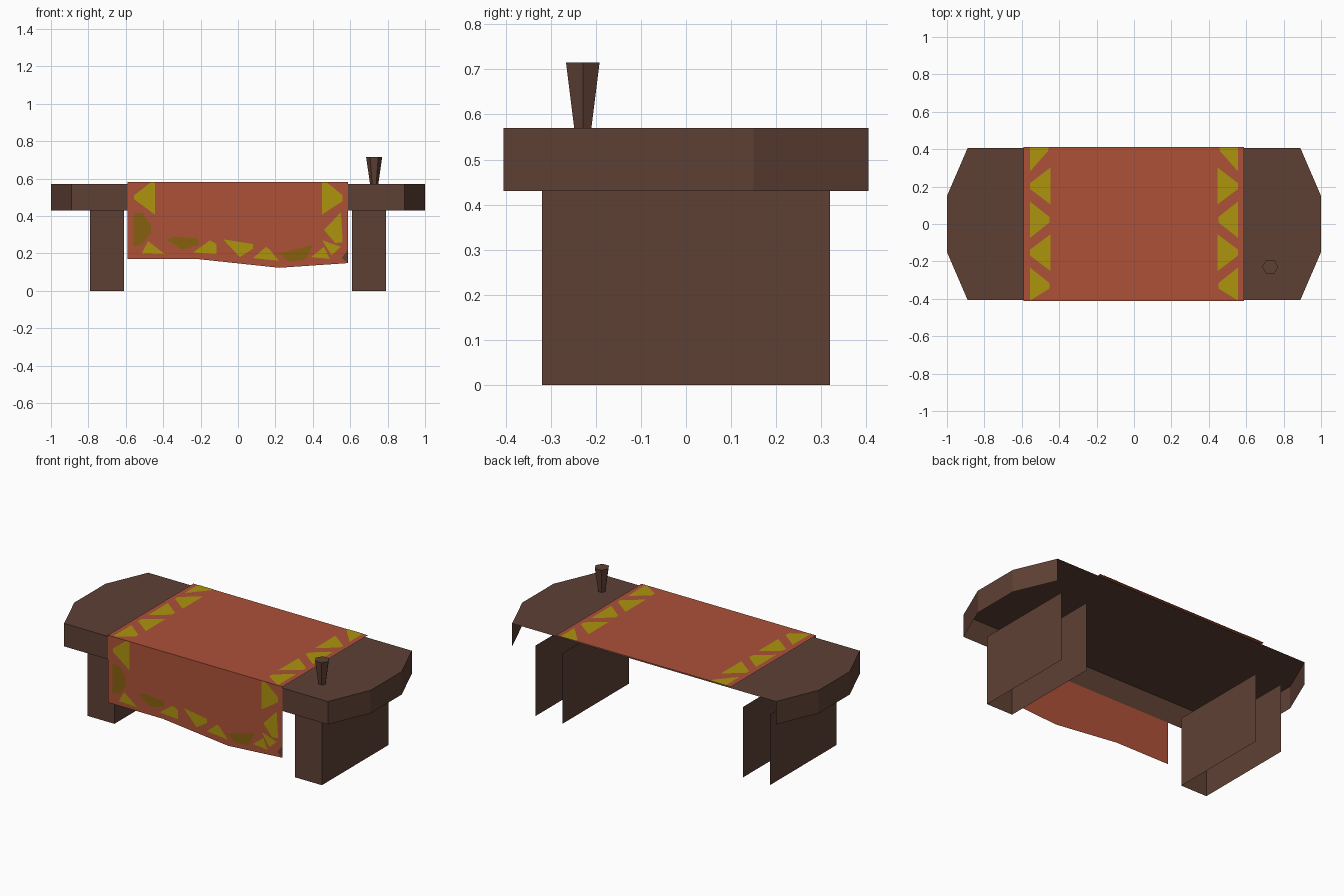
import bpy, math
from mathutils import Vector

if "Cube" in bpy.data.objects:
    bpy.data.objects.remove(bpy.data.objects["Cube"])


def mat(name, hexcol):
    m = bpy.data.materials.new(name)
    lin = []
    for i in (0, 2, 4):
        c = int(hexcol[i:i + 2], 16) / 255
        lin.append(c / 12.92 if c <= 0.04045 else ((c + 0.055) / 1.055) ** 2.4)
    m.diffuse_color = (*lin, 1)
    m.use_nodes = True
    m.node_tree.nodes["Principled BSDF"].inputs["Base Color"].default_value = m.diffuse_color
    return m


WOOD = mat("dark wood", "5e4034")
CLOTH = mat("red cloth", "ad5139")
GOLD = mat("gold pattern", "ae940d")
OCHRE = mat("dark ochre pattern", "876010")


def make(name, verts, faces, mats, idx=None):
    me = bpy.data.meshes.new(name)
    me.from_pydata(verts, [], faces)
    for m in mats:
        me.materials.append(m)
    if idx:
        for p, i in zip(me.polygons, idx):
            p.material_index = i
    ob = bpy.data.objects.new(name, me)
    bpy.context.collection.objects.link(ob)
    return ob


# Table top: clipped-corner slab, open underneath and along the back
outline = [(-.89, -.405), (.89, -.405), (1, -.15), (1, .15),
           (.89, .405), (-.89, .405), (-1, .15), (-1, -.15)]
n = len(outline)
verts = [(x, y, .57) for x, y in outline] + [(x, y, .43) for x, y in outline]
faces = [tuple(range(n))]
for i in range(n):
    if i != 4:                      # no back side
        j = (i + 1) % n
        faces.append((i + n, j + n, j, i))
make("table_top", verts, faces, [WOOD])

# Legs: front and two side panels, open at back, top and bottom
for side, cx in (("left", -.70), ("right", .70)):
    path = [(cx - .09, .32), (cx - .09, -.32), (cx + .09, -.32), (cx + .09, .32)]
    v = [(x, y, 0) for x, y in path] + [(x, y, .43) for x, y in path]
    make(side + "_leg", v, [(i, i + 1, i + 5, i + 4) for i in range(3)], [WOOD])

# Tapered six-sided cup
ring = [(math.cos(k * math.pi / 3), math.sin(k * math.pi / 3)) for k in range(6)]
v = [(.728 + r * c, -.229 + r * s, z) for r, z in ((.022, .57), (.043, .715)) for c, s in ring]
f = [(k, (k + 1) % 6, (k + 1) % 6 + 6, k + 6) for k in range(6)] + [tuple(range(6, 12))]
make("cup", v, f, [WOOD])

# Cloth: flat runner and front drape with an uneven hem
hem = [(-.59, .17), (-.22, .17), (.22, .123), (.588, .148)]
v = [(-.59, .412, .581), (.588, .412, .581)]
v += [(x, -.411, .581) for x, z in hem] + [(x, -.411, z) for x, z in hem]
f = [(0, 2, 3, 4, 5, 1)] + [(6 + i, 7 + i, 3 + i, 2 + i) for i in range(3)]
make("cloth", v, f, [CLOTH])


def pattern(name, polys, place, normal):
    """Flat shapes, each (material index, 2D points), laid just over a surface."""
    vs, fs, ids = [], [], []
    for mi, pts in polys:
        p = [Vector(place(a, b)) for a, b in pts]
        if (p[1] - p[0]).cross(p[2] - p[0]).dot(Vector(normal)) < 0:
            p.reverse()
        fs.append(tuple(range(len(vs), len(vs) + len(p))))
        vs += p
        ids.append(mi)
    make(name, vs, fs, [GOLD, OCHRE, WOOD], ids)


# Alternating triangles along both ends of the runner
tris = []
for s in (-1, 1):
    tris.append((0, [(s * .557, .411), (s * .455, .411), (s * .46, .39), (s * .557, .28)]))
    for k, yc in enumerate((.203, .023, -.153, -.33)):
        base, tip = (.447, .557) if k % 2 == 0 else (.557, .452)
        lo = max(yc - .098, -.41)
        tris.append((0, [(s * base, yc + .098), (s * base, lo),
                         (s * tip, yc - .015), (s * tip, yc + .015)]))
pattern("runner_pattern", tris, lambda x, y: (x, y, .583), (0, 0, 1))

# Worn triangles around the edge of the drape
drape = [
    (0, [(-.556, .49), (-.556, .51), (-.465, .58), (-.444, .58), (-.444, .407)]),
    (1, [(-.558, .417), (-.558, .235), (-.51, .25), (-.465, .31), (-.465, .35), (-.51, .415)]),
    (0, [(-.515, .20), (-.48, .265), (-.39, .195)]),
    (1, [(-.385, .275), (-.34, .29), (-.21, .28), (-.21, .245), (-.30, .22)]),
    (0, [(-.24, .205), (-.15, .27), (-.115, .25), (-.115, .195)]),
    (0, [(-.08, .275), (.08, .25), (.08, .225), (.01, .18)]),
    (0, [(.08, .175), (.15, .235), (.17, .22), (.22, .16)]),
    (1, [(.22, .20), (.40, .245), (.36, .165), (.27, .155)]),
    (0, [(.39, .18), (.46, .235), (.49, .17)]),
    (0, [(.449, .58), (.475, .58), (.56, .51), (.56, .48), (.449, .407)]),
    (0, [(.46, .325), (.55, .42), (.56, .26), (.52, .255)]),
    (0, [(.45, .27), (.55, .235), (.50, .19)]),
    (2, [(.587, .22), (.555, .175), (.587, .15)]),
]
pattern("drape_pattern", drape, lambda x, z: (x, -.413, z), (0, -1, 0))
